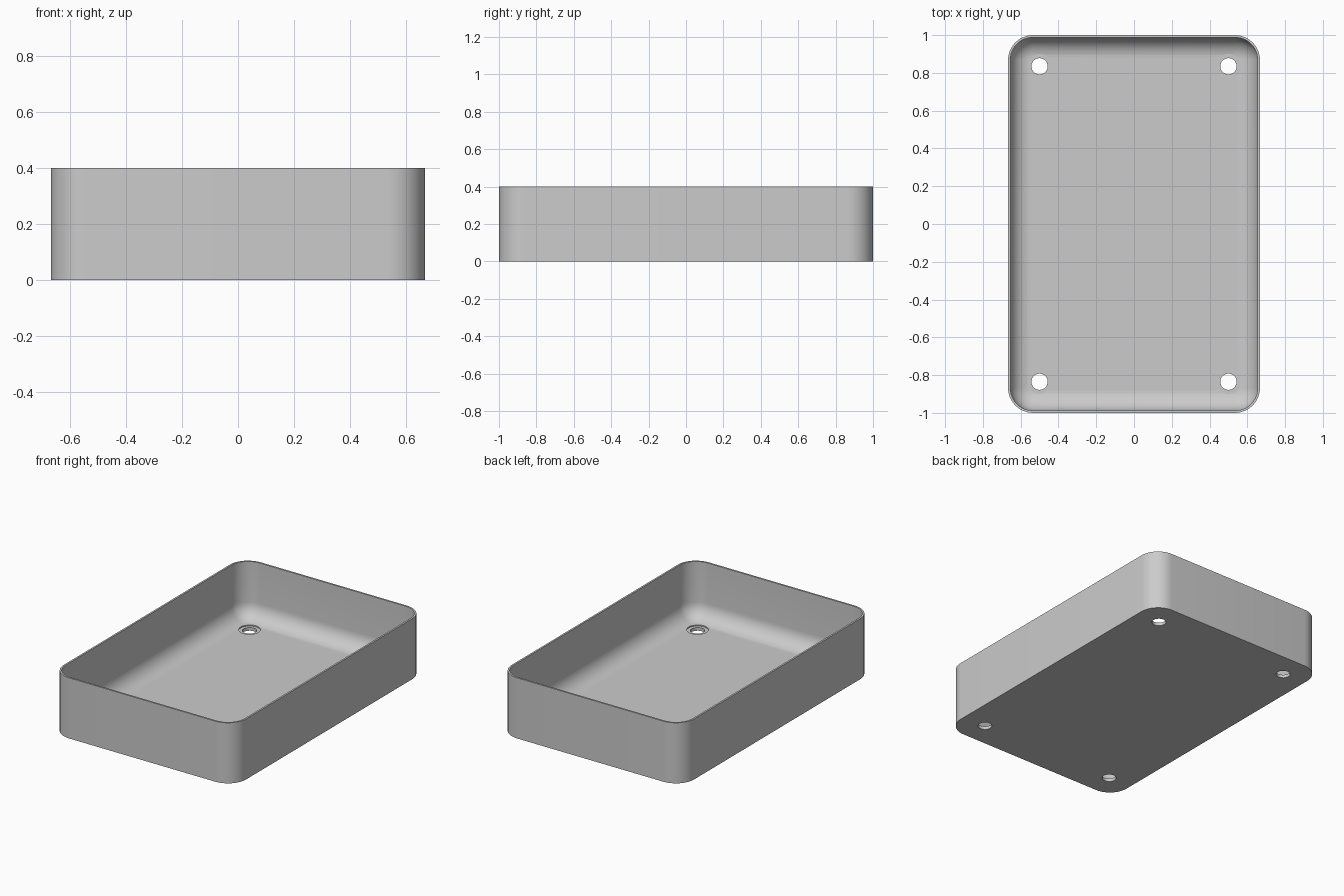
import bpy, bmesh, math

cube = bpy.data.objects.get("Cube")
if cube:
    bpy.data.objects.remove(cube, do_unlink=True)

HALF_X, HALF_Y, HEIGHT = 0.667, 1.0, 0.4
CORNER, WALL, FLOOR, FILLET = 0.133, 0.012, 0.027, 0.107
HOLE_X, HOLE_Y = 0.5, 0.835

grey = bpy.data.materials.new("light grey")
grey.use_nodes = True
colour = (0.6, 0.6, 0.6, 1)
grey.diffuse_color = colour
grey.node_tree.nodes["Principled BSDF"].inputs["Base Color"].default_value = colour


def ring(bm, inset, z, steps=12):
    """Rounded rectangle, inset from the outer wall, at height z."""
    r = CORNER - inset
    verts = []
    for quarter, (sx, sy) in enumerate([(1, 1), (-1, 1), (-1, -1), (1, -1)]):
        for i in range(steps + 1):
            a = (quarter + i / steps) * math.pi / 2
            verts.append(bm.verts.new((sx * (HALF_X - CORNER) + r * math.cos(a),
                                       sy * (HALF_Y - CORNER) + r * math.sin(a), z)))
    return verts


def cutter(name, radius, z0, z1):
    """Four cylinders, one at each floor hole."""
    bm = bmesh.new()
    for sx in (-1, 1):
        for sy in (-1, 1):
            new = bmesh.ops.create_cone(bm, cap_ends=True, segments=32, radius1=radius,
                                        radius2=radius, depth=z1 - z0)["verts"]
            bmesh.ops.translate(bm, verts=new, vec=(sx * HOLE_X, sy * HOLE_Y, (z0 + z1) / 2))
    mesh = bpy.data.meshes.new(name)
    bm.to_mesh(mesh)
    bm.free()
    mesh.materials.append(grey)
    obj = bpy.data.objects.new(name, mesh)
    bpy.context.collection.objects.link(obj)
    obj.hide_render = True
    return obj


# Tray shell: outer wall, rim, inner wall, filleted floor
bm = bmesh.new()
section = [(0, 0), (0, HEIGHT), (WALL, HEIGHT)]
for i in range(11):
    a = i / 10 * math.pi / 2
    section.append((WALL + FILLET * (1 - math.cos(a)), FLOOR + FILLET * (1 - math.sin(a))))
rings = [ring(bm, inset, z) for inset, z in section]
for low, high in zip(rings, rings[1:]):
    for i in range(len(low)):
        j = (i + 1) % len(low)
        bm.faces.new((low[i], low[j], high[j], high[i]))
bm.faces.new(rings[0][::-1])
bm.faces.new(rings[-1])
bmesh.ops.recalc_face_normals(bm, faces=bm.faces)
mesh = bpy.data.meshes.new("tray")
bm.to_mesh(mesh)
bm.free()
mesh.materials.append(grey)
tray = bpy.data.objects.new("tray", mesh)
bpy.context.collection.objects.link(tray)

# Floor holes with a shallow recess around each
cutters = [cutter("hole_cutter", 0.043, -0.1, 0.2),
           cutter("recess_cutter", 0.065, FLOOR - 0.006, 0.2)]
bpy.ops.object.select_all(action="DESELECT")
tray.select_set(True)
bpy.context.view_layer.objects.active = tray
for c in cutters:
    mod = tray.modifiers.new(c.name, "BOOLEAN")
    mod.operation = "DIFFERENCE"
    mod.solver = "EXACT"
    mod.object = c
    bpy.ops.object.modifier_apply(modifier=mod.name)
    bpy.data.objects.remove(c, do_unlink=True)
bpy.ops.object.shade_smooth_by_angle(angle=math.radians(30))
